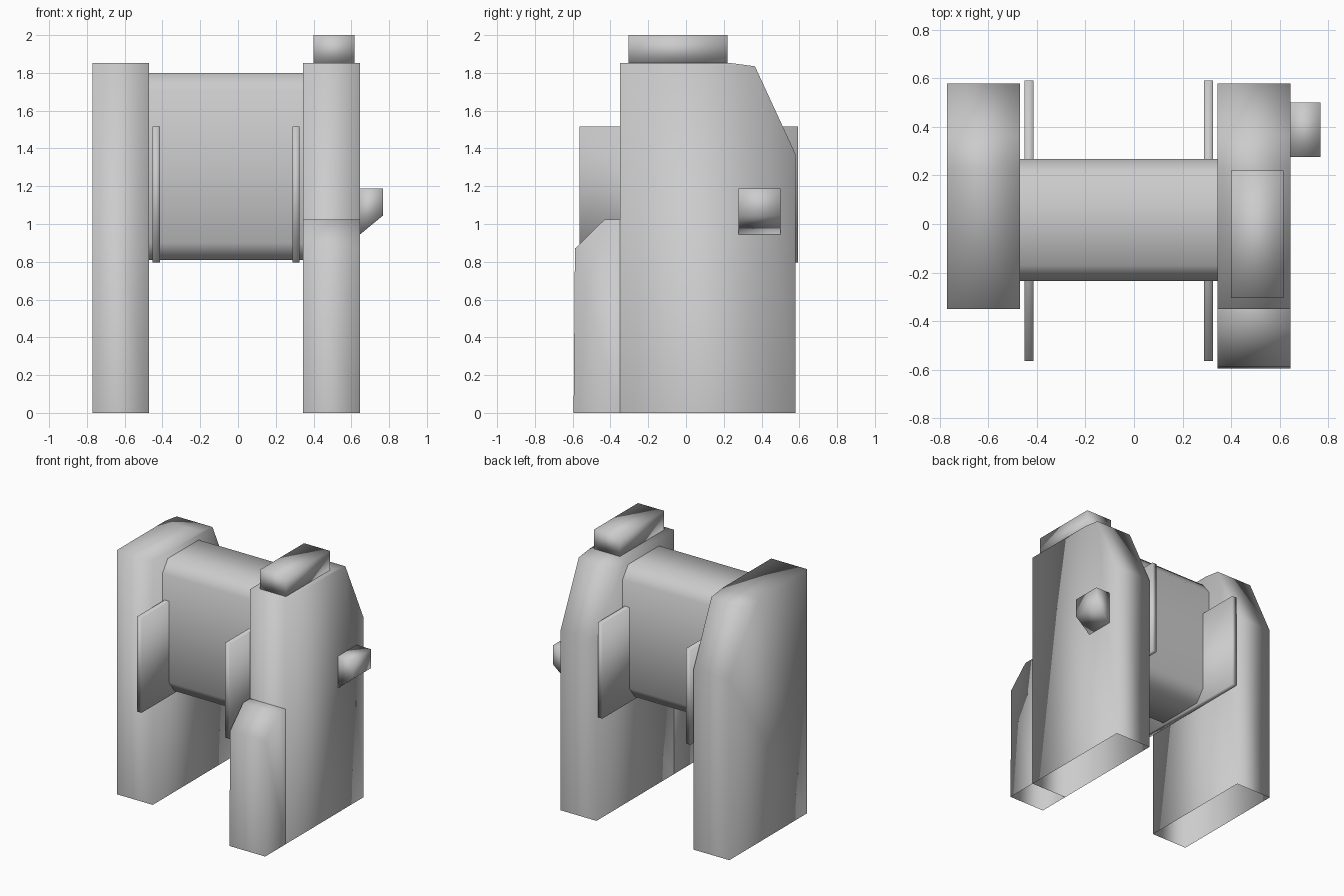
import bpy, bmesh

if "Cube" in bpy.data.objects:
    bpy.data.objects.remove(bpy.data.objects["Cube"])


def extrude_profile(name, profile, x0, x1, open_sides=(), caps=True):
    """Sweep a (y, z) outline along x; open_sides lists outline edges left without a face."""
    bm = bmesh.new()
    a = [bm.verts.new((x0, y, z)) for y, z in profile]
    b = [bm.verts.new((x1, y, z)) for y, z in profile]
    n = len(profile)
    for i in range(n):
        if i not in open_sides:
            j = (i + 1) % n
            bm.faces.new((a[i], a[j], b[j], b[i]))
    if caps:
        bm.faces.new(a[::-1])
        bm.faces.new(b)
    # outward normals follow from a consistent winding (counter-clockwise outline)
    bmesh.ops.reverse_faces(bm, faces=bm.faces[:])
    bmesh.ops.recalc_face_normals(bm, faces=bm.faces[:])
    for f in bm.faces:
        f.smooth = True
    mesh = bpy.data.meshes.new(name)
    bm.to_mesh(mesh)
    bm.free()
    obj = bpy.data.objects.new(name, mesh)
    bpy.context.collection.objects.link(obj)
    return obj


def rect(y0, y1, z0, z1):
    return [(y0, z0), (y1, z0), (y1, z1), (y0, z1)]


# Two hollow side towers, open underneath
tower = [(-0.35, 0), (0.58, 0), (0.58, 1.37), (0.365, 1.835), (0.23, 1.853), (-0.35, 1.853)]
extrude_profile("left_tower", tower, -0.77, -0.47, open_sides=(0,))
extrude_profile("right_tower", tower, 0.345, 0.645, open_sides=(0,))

# Sloped block in front of the right tower, open underneath and at the back
block = [(-0.595, 0), (-0.35, 0), (-0.35, 1.025), (-0.43, 1.025), (-0.588, 0.87)]
extrude_profile("front_block", block, 0.345, 0.645, open_sides=(0, 1))

# Chamfered drum between the towers
drum = [(-0.17, 0.81), (0.20, 0.81), (0.268, 0.90), (0.268, 1.71),
        (0.20, 1.80), (-0.17, 1.80), (-0.235, 1.71), (-0.235, 0.90)]
extrude_profile("drum", drum, -0.47, 0.345, caps=False)

# Thin plates crossing the drum near both ends
for side, x in (("left", -0.433), ("right", 0.307)):
    extrude_profile(side + "_plate", rect(-0.565, 0.592, 0.795, 1.515), x - 0.019, x + 0.019)

# Box on top of the right tower
extrude_profile("top_box", rect(-0.305, 0.22, 1.85, 2.0), 0.4, 0.617)

# Knob on the outer side, with its lower outer edge cut away
knob = extrude_profile("side_knob", rect(0.277, 0.5, 0.94, 1.187), 0.64, 0.768)
for v in knob.data.vertices:
    if v.co.x > 0.7 and v.co.z < 1:
        v.co.z = 1.045
